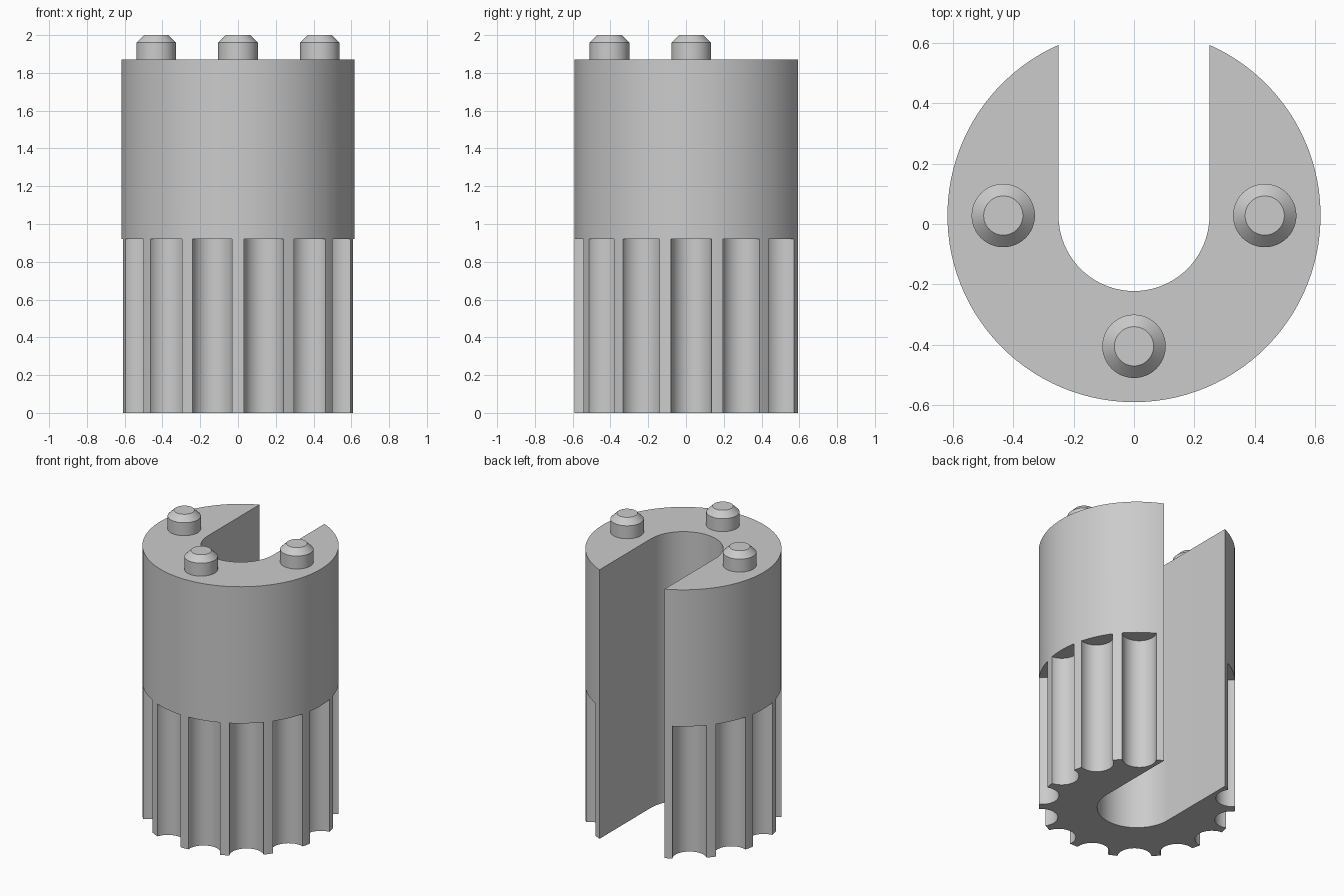
import bpy, bmesh
from math import sin, cos, pi, asin, radians
from mathutils import Matrix

if "Cube" in bpy.data.objects:
    bpy.data.objects.remove(bpy.data.objects["Cube"], do_unlink=True)

R, SLOT, CY = 0.618, 0.25, 0.028       # outer radius, slot half width, axis y
BODY_TOP, FLUTE_TOP, TOP = 1.87, 0.92, 2.0
FLUTES, FLUTE_R = 14, 0.108

grey = bpy.data.materials.new("plain_grey")
grey.use_nodes = True
colour = (0.6, 0.6, 0.6, 1)
grey.diffuse_color = colour
grey.node_tree.nodes["Principled BSDF"].inputs["Base Color"].default_value = colour


def make_object(name, bm):
    bmesh.ops.recalc_face_normals(bm, faces=bm.faces)
    mesh = bpy.data.meshes.new(name)
    bm.to_mesh(mesh)
    bm.free()
    mesh.materials.append(grey)
    obj = bpy.data.objects.new(name, mesh)
    bpy.context.collection.objects.link(obj)
    return obj


def smooth(obj):
    bpy.ops.object.select_all(action='DESELECT')
    obj.select_set(True)
    bpy.context.view_layer.objects.active = obj
    bpy.ops.object.shade_smooth_by_angle(angle=radians(30))


def arc(radius, start, end, steps):
    angles = [start + (end - start) * i / steps for i in range(steps + 1)]
    return [(radius * cos(a), CY + radius * sin(a)) for a in angles]


# Slotted body: outer arc round the front, then back along the U-shaped slot
half = asin(SLOT / R)
outline = arc(R, pi / 2 + half, 5 * pi / 2 - half, 96) + arc(SLOT, 0, -pi, 40)
bm = bmesh.new()
base = bm.faces.new([bm.verts.new((x, y, 0)) for x, y in outline])
top = bmesh.ops.extrude_face_region(bm, geom=[base])["geom"]
bmesh.ops.translate(bm, vec=(0, 0, BODY_TOP),
                    verts=[v for v in top if isinstance(v, bmesh.types.BMVert)])
body = make_object("slotted_body", bm)

# Round flutes cut into the lower half, skipping those inside the slot
bm = bmesh.new()
for k in range(-6, 6):
    a = -pi / 2 + (k + 0.5) * 2 * pi / FLUTES
    place = Matrix.Translation((R * cos(a), CY + R * sin(a), FLUTE_TOP / 2 - 0.1))
    bmesh.ops.create_cone(bm, cap_ends=True, segments=48, radius1=FLUTE_R,
                          radius2=FLUTE_R, depth=FLUTE_TOP + 0.2, matrix=place)
cutter = make_object("flute_cutter", bm)
cutter.hide_render = True
cut = body.modifiers.new("flutes", 'BOOLEAN')
cut.operation, cut.solver, cut.object = 'DIFFERENCE', 'EXACT', cutter
bpy.context.view_layer.objects.active = body
bpy.ops.object.modifier_apply(modifier=cut.name)
bpy.data.objects.remove(cutter, do_unlink=True)
smooth(body)

# Chamfered pegs on the top face
PEG_R, PEG_TIP, SHOULDER, RING = 0.105, 0.065, 1.96, 0.433
for name, x, y in (("left_peg", RING, CY), ("right_peg", -RING, CY),
                   ("front_peg", 0, CY - RING)):
    bm = bmesh.new()
    disc = bmesh.ops.create_circle(bm, segments=48, radius=PEG_R,
                                   matrix=Matrix.Translation((x, y, BODY_TOP)))
    edges = list(bm.edges)
    for z, radius in ((SHOULDER, PEG_R), (TOP, PEG_TIP)):
        ring = bmesh.ops.extrude_edge_only(bm, edges=edges)["geom"]
        edges = [g for g in ring if isinstance(g, bmesh.types.BMEdge)]
        for v in (g for g in ring if isinstance(g, bmesh.types.BMVert)):
            v.co = (x + (v.co.x - x) * radius / PEG_R,
                    y + (v.co.y - y) * radius / PEG_R, z)
    bmesh.ops.contextual_create(bm, geom=edges)
    smooth(make_object(name, bm))
